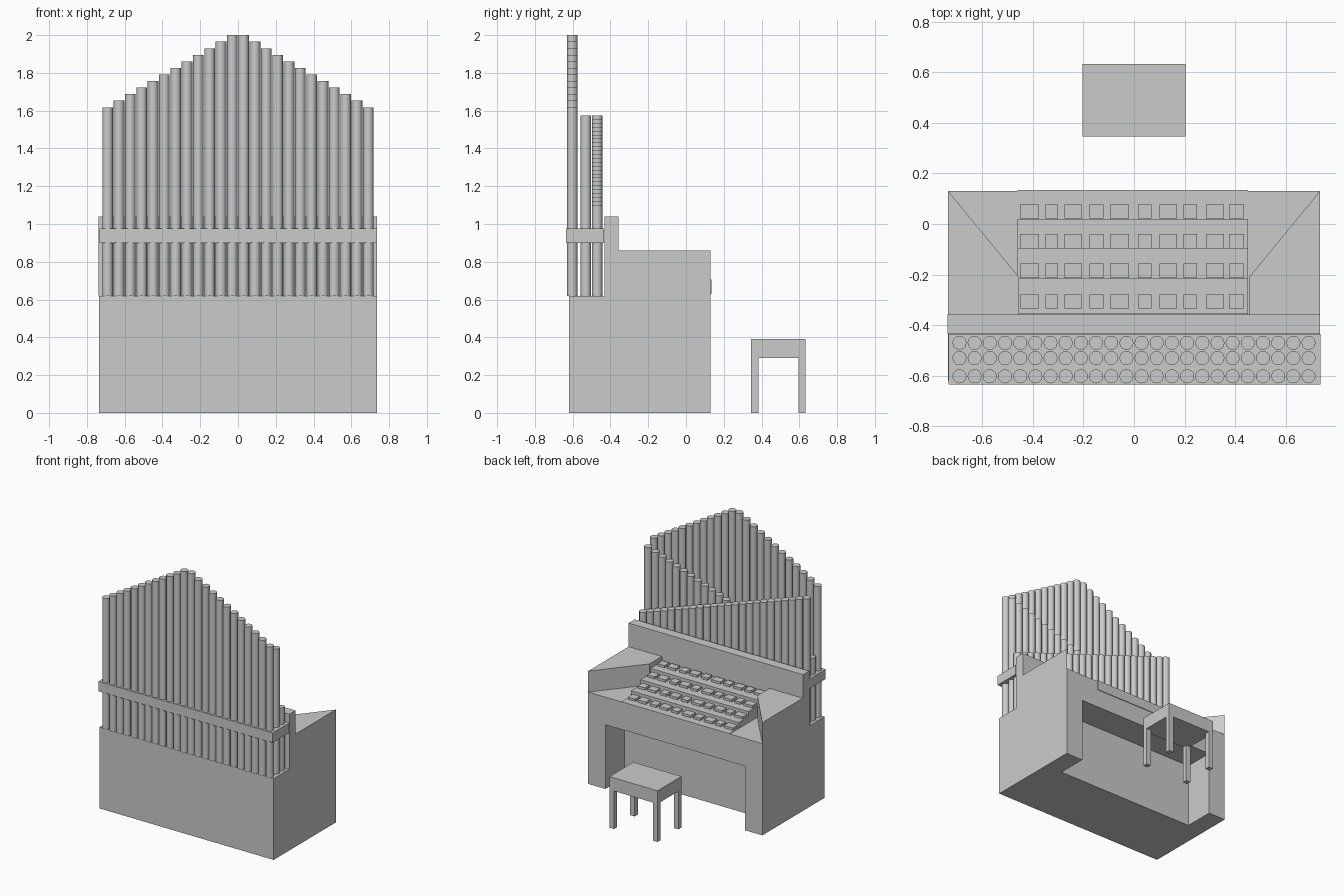
import bpy, bmesh

if "Cube" in bpy.data.objects:
    bpy.data.objects.remove(bpy.data.objects["Cube"])


def finish(name, bm):
    bmesh.ops.recalc_face_normals(bm, faces=bm.faces)
    me = bpy.data.meshes.new(name)
    bm.to_mesh(me)
    bm.free()
    ob = bpy.data.objects.new(name, me)
    bpy.context.collection.objects.link(ob)
    return ob


def add_box(bm, x0, x1, y0, y1, z0, z1):
    vs = bmesh.ops.create_cube(bm, size=1)["verts"]
    for v in vs:
        v.co.x = x1 if v.co.x > 0 else x0
        v.co.y = y1 if v.co.y > 0 else y0
        v.co.z = z1 if v.co.z > 0 else z0


def box(name, *dims):
    bm = bmesh.new()
    add_box(bm, *dims)
    return finish(name, bm)


def prism(name, outline, z0, z1):
    bm = bmesh.new()
    face = bm.faces.new([bm.verts.new((x, y, z0)) for x, y in outline])
    ext = bmesh.ops.extrude_face_region(bm, geom=[face])["geom"]
    for v in ext:
        if isinstance(v, bmesh.types.BMVert):
            v.co.z = z1
    if not any(len(f.verts) and all(abs(v.co.z - z0) < 1e-6 for v in f.verts) for f in bm.faces):
        bm.faces.new([v for v in bm.verts if abs(v.co.z - z0) < 1e-6])
    return finish(name, bm)


# Cabinet base with a kneehole on the player's side
base = box("cabinet_base", -0.735, 0.735, -0.62, 0.13, 0, 0.62)
cutter = box("kneehole_cutter", -0.59, 0.59, -0.10, 0.3, -0.1, 0.49)
cutter.hide_render = True
cutter.hide_set(True)
cut = base.modifiers.new("kneehole", 'BOOLEAN')
cut.object = cutter
cut.solver = 'EXACT'

# Desk slab, upright panel and pipe band
box("desk_slab", -0.735, 0.735, -0.36, 0.13, 0.62, 0.70)
box("upright_panel", -0.738, 0.735, -0.432, -0.358, 0.62, 1.04)
box("pipe_band", -0.733, 0.737, -0.635, -0.435, 0.90, 0.975)

# Angled cheeks either side of the keyboards
for side, s in (("left", -1), ("right", 1)):
    prism(side + "_cheek", [(s * 0.735, 0.13), (s * 0.735, -0.36),
                            (s * 0.455, -0.36), (s * 0.455, -0.21)], 0.70, 0.86)

# Four stepped keyboards with raised keys
tiers = [(0.135, 0.02, 0.705), (0.02, -0.098, 0.745),
         (-0.095, -0.215, 0.785), (-0.215, -0.355, 0.825)]
keys = [(-0.45, -0.375), (-0.35, -0.30), (-0.275, -0.205), (-0.175, -0.12),
        (-0.095, -0.02), (0.015, 0.07), (0.10, 0.17), (0.195, 0.25),
        (0.285, 0.355), (0.375, 0.435)]
for i, (front, back, top) in enumerate(tiers):
    box(f"keyboard_{i + 1}", -0.46, 0.45, back, front, 0.63, top)
    start = back + (0.02 if i == 3 else 0.001)
    bm = bmesh.new()
    for a, b in keys:
        add_box(bm, a, b, start, start + 0.057, top - 0.005, top + 0.018)
    finish(f"raised_keys_{i + 1}", bm)


# Three rows of pipes
def pipe_row(name, y, top, x_shift=0.0, sides=12):
    bm = bmesh.new()
    for i in range(24):
        x = -0.69 + 0.06 * i + x_shift
        h = top(i) - 0.62
        vs = bmesh.ops.create_cone(bm, cap_ends=True, segments=sides,
                                   radius1=0.028, radius2=0.028, depth=h)["verts"]
        bmesh.ops.translate(bm, verts=vs, vec=(x, y, 0.62 + h / 2))
    ob = finish(name, bm)
    bpy.context.view_layer.objects.active = ob
    ob.select_set(True)
    bpy.ops.object.shade_smooth_by_angle(angle=0.7)
    ob.select_set(False)


pipe_row("tall_pipes", -0.602, lambda i: 1.618 + 0.0347 * min(i, 23 - i))
pipe_row("middle_pipes", -0.53, lambda i: 1.10 + 0.0206 * i)
pipe_row("near_pipes", -0.47, lambda i: 1.575 - 0.0206 * i)

# Stool
box("stool_seat", -0.203, 0.203, 0.345, 0.633, 0.29, 0.39)
for side, x in (("left", -0.203), ("right", 0.165)):
    for end, y in (("front", 0.345), ("back", 0.595)):
        box(f"stool_{side}_{end}_leg", x, x + 0.038, y, y + 0.038, 0, 0.29)
